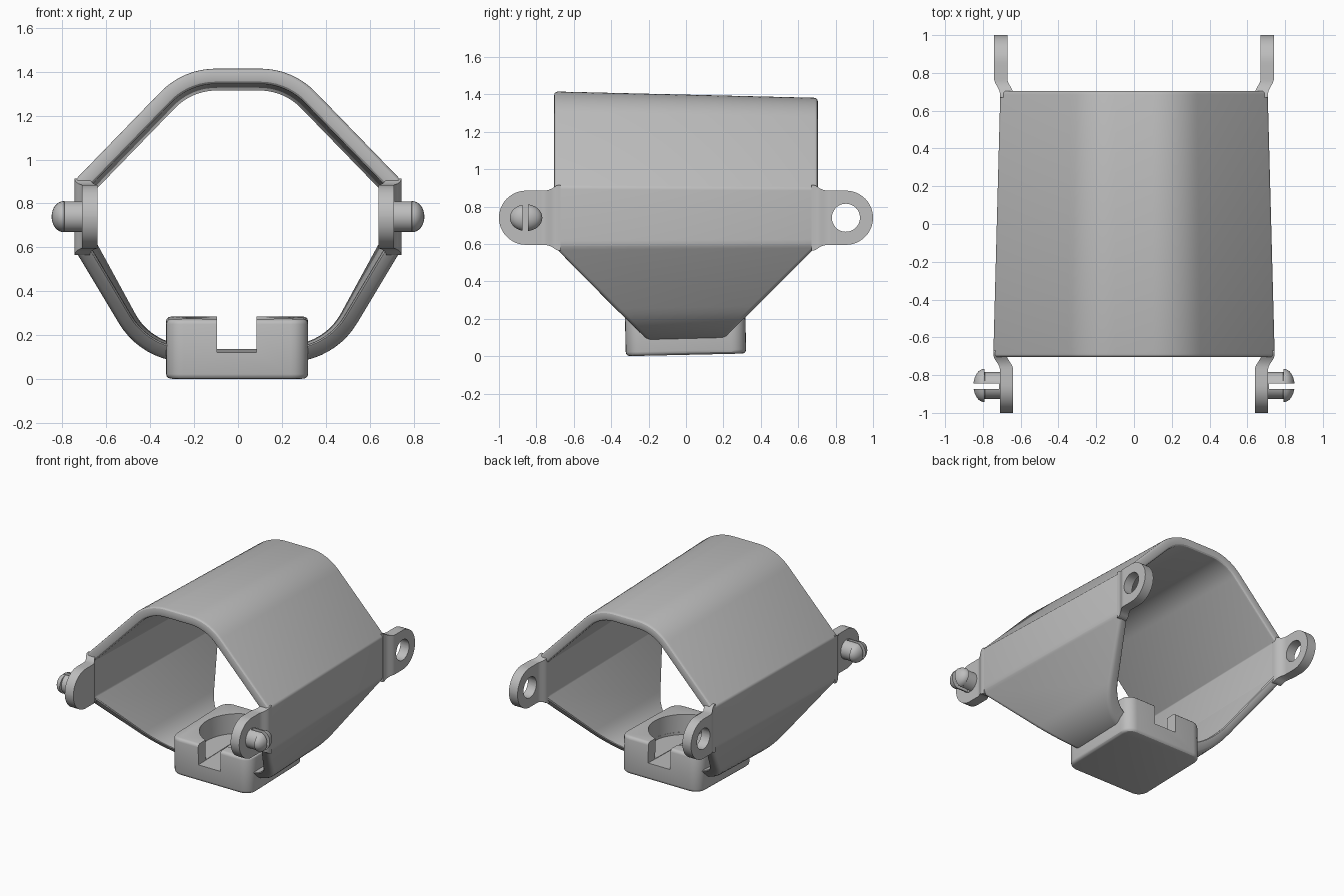
import bpy, bmesh, math
from mathutils import Vector

cube = bpy.data.objects.get("Cube")
if cube:
    bpy.data.objects.remove(cube, do_unlink=True)

grey = bpy.data.materials.new("plain grey")
grey.use_nodes = True
COLOUR = (0.51, 0.51, 0.51, 1)
grey.diffuse_color = COLOUR
grey.node_tree.nodes["Principled BSDF"].inputs["Base Color"].default_value = COLOUR

MID = 0.74          # height of the hinge axis
PIN_Y = 0.855       # distance of the hinges from the centre
WALL = 0.07
LUG_R = 0.145


def finish(name, bm):
    """Turn a bmesh into a grey object."""
    bmesh.ops.recalc_face_normals(bm, faces=bm.faces)
    mesh = bpy.data.meshes.new(name)
    bm.to_mesh(mesh)
    bm.free()
    mesh.materials.append(grey)
    obj = bpy.data.objects.new(name, mesh)
    bpy.context.collection.objects.link(obj)
    return obj


def loft(rings, closed=False):
    """Bridge equal rings; return the bmesh and its lengthwise edges."""
    bm = bmesh.new()
    rows = [[bm.verts.new(p) for p in ring] for ring in rings]
    n = len(rows[0])
    pairs = list(zip(rows, rows[1:])) + ([(rows[-1], rows[0])] if closed else [])
    for a, b in pairs:
        for i in range(n):
            j = (i + 1) % n
            bm.faces.new((a[i], a[j], b[j], b[i]))
    if not closed:
        bm.faces.new(rows[0])
        bm.faces.new(rows[-1])
    along = [bm.edges.get((a[i], b[i])) for a, b in pairs for i in range(n)]
    return bm, along


def box(name, lo, hi):
    bm = bmesh.new()
    bmesh.ops.create_cube(bm, size=1)
    for v in bm.verts:
        v.co = [l + (c + 0.5) * (h - l) for c, l, h in zip(v.co, lo, hi)]
    return finish(name, bm)


def cylinder(name, radius, axis, centre, length):
    bm = bmesh.new()
    bmesh.ops.create_cone(bm, cap_ends=True, segments=48, radius1=radius,
                          radius2=radius, depth=length)
    rot = Vector((0, 0, 1)).rotation_difference(Vector(axis))
    for v in bm.verts:
        v.co = rot @ v.co + Vector(centre)
    return finish(name, bm)


def activate(obj):
    bpy.ops.object.select_all(action='DESELECT')
    obj.select_set(True)
    bpy.context.view_layer.objects.active = obj


def cut(obj, cutter):
    mod = obj.modifiers.new("cut", 'BOOLEAN')
    mod.operation, mod.solver, mod.object = 'DIFFERENCE', 'EXACT', cutter
    activate(obj)
    bpy.ops.object.modifier_apply(modifier=mod.name)


def smooth(obj, angle=30):
    activate(obj)
    bpy.ops.object.shade_smooth_by_angle(angle=math.radians(angle))


def fillet(a, p, b, radius, steps):
    """Arc that rounds the corner p between a and b."""
    u, v = (a - p).normalized(), (b - p).normalized()
    half = u.angle(v) / 2
    t = radius / math.tan(half)
    centre = p + (u + v).normalized() * radius / math.sin(half)
    start, end = (p + u * t - centre).normalized(), (p + v * t - centre).normalized()
    return [centre + start.slerp(end, k / steps) * radius for k in range(steps + 1)]


# Shell outline: corner points on the +x side, from top to bottom
corners = [Vector(c) for c in ((0, 1.415), (0.25, 1.415), (0.745, 0.905),
                               (0.745, 0.59), (0.445, 0.065), (0, 0.065))]
radii = (0.35, 0.03, 0.10, 0.36)


def inset_corner(a, p, b):
    """Move a corner inward by the wall thickness."""
    n1, n2 = [Vector((e.y, -e.x)).normalized() for e in (p - a, b - p)]
    m = (n1 + n2).normalized()
    return p + m * WALL / m.dot(n1)


def outline(points, shrink):
    """Round the corners and mirror the half outline to the other side."""
    pts = []
    for k, r in enumerate(radii, 1):
        steps = 10 if r > 0.2 else 4
        pts += fillet(*points[k - 1:k + 2], max(r - shrink, 0.012), steps)
    return pts + [Vector((-p.x, p.y)) for p in reversed(pts)]


inner_corners = [corners[0] - Vector((0, WALL))]
inner_corners += [inset_corner(*c) for c in zip(corners, corners[1:], corners[2:])]
inner_corners.append(corners[-1] + Vector((0, WALL)))


def shell_point(p, end):
    """Ends are straight above and slope inward below; the back is smaller."""
    y = end * max(0.2, min(0.705, 0.705 - (0.58 - p.y) * 0.99))
    s = 0.975 - 0.025 * y / 0.7
    return (p.x * s, y, MID + (p.y - MID) * s)


rings = [(shell_point(o, -1), shell_point(o, 1), shell_point(i, 1), shell_point(i, -1))
         for o, i in zip(outline(corners, 0), outline(inner_corners, WALL))]
bm, rims = loft(rings, closed=True)
bmesh.ops.bevel(bm, geom=rims, offset=0.02, segments=3, profile=0.5,
                affect='EDGES', clamp_overlap=False)
shell = finish("shell", bm)

# Round-cornered holder with a round pocket and a slot from front to back
holder = box("holder", (-0.328, -0.322, 0), (0.32, 0.322, 0.272))
bm = bmesh.new()
bm.from_mesh(holder.data)
upright = [e for e in bm.edges if abs(e.verts[0].co.z - e.verts[1].co.z) > 0.1]
bmesh.ops.bevel(bm, geom=upright, offset=0.08, segments=6, profile=0.5, affect='EDGES')
level = [e for e in bm.edges if abs(e.verts[0].co.z - e.verts[1].co.z) < 0.01
         and len({round(f.normal.z) for f in e.link_faces}) > 1]
bmesh.ops.bevel(bm, geom=level, offset=0.022, segments=3, profile=0.5, affect='EDGES')
bm.to_mesh(holder.data)
bm.free()
pocket = cylinder("pocket_cutter", 0.255, (0, 0, 1), (0, 0, 0.325), 0.4)
slot = box("slot_cutter", (-0.095, -0.5, 0.122), (0.085, 0.5, 0.5))
for cutter in (pocket, slot):
    cut(holder, cutter)
    cut(shell, cutter)
holder.rotation_euler.x = 0.022
holder.location.z = 0.007
smooth(shell, 25)
smooth(holder)


def lug_ring(side, end, d):
    """Cross-section of a hinge lug at distance d from the centre."""
    root, tip = (0.71, 0.675) if end < 0 else (0.675, 0.706)
    t = max(0, min(1, (d - 0.69) / 0.08))
    x = root + (tip - root) * t * t * (3 - 2 * t)
    h = math.sqrt(max(LUG_R ** 2 - max(0, d - PIN_Y) ** 2, 1e-5))
    h += 0.03 * max(0, min(1, (0.76 - d) / 0.07)) ** 2
    w = WALL / 2
    return [(side * (x + dx), end * d, MID + dz)
            for dx, dz in ((-w, -h), (w, -h), (w, h), (-w, h))]


# Hinge lugs: the front pair steps inward, the back pair outward with holes
reach = [0.67 + 0.0125 * k for k in range(14)]
reach += [PIN_Y + LUG_R * math.sin(math.pi / 2 * k / 12) for k in range(13)]
hole = cylinder("hole_cutter", 0.075, (1, 0, 0), (0, PIN_Y, MID), 3)
for side, word in ((1, "left"), (-1, "right")):
    for end, place in ((-1, "front"), (1, "back")):
        bm, _ = loft([lug_ring(side, end, d) for d in reach])
        lug = finish(f"{place}_lug_{word}", bm)
        if end > 0:
            cut(lug, hole)
        smooth(lug)

    # Snap pin with a domed, split head
    stations = [(0.69, 0.071, 0.071), (0.79, 0.071, 0.071), (0.792, 0.087, 0.0715)]
    stations += [(0.795 + 0.055 * math.sin(a), 0.087 * math.cos(a), 0.0715 * math.cos(a))
                 for a in (math.pi / 2 * k / 8.2 for k in range(9))]
    turn = [math.tau * k / 32 for k in range(32)]
    bm, _ = loft([[(side * x, -PIN_Y + ry * math.cos(a), MID + rz * math.sin(a))
                   for a in turn] for x, ry, rz in stations])
    pin = finish(f"snap_pin_{word}", bm)
    ends = sorted((side * 0.715, side))
    gap = box("pin_gap_cutter", (ends[0], -PIN_Y - 0.018, 0.5), (ends[1], -PIN_Y + 0.01, 1))
    cut(pin, gap)
    bpy.data.objects.remove(gap, do_unlink=True)
    smooth(pin)

for cutter in (pocket, slot, hole):
    bpy.data.objects.remove(cutter, do_unlink=True)
